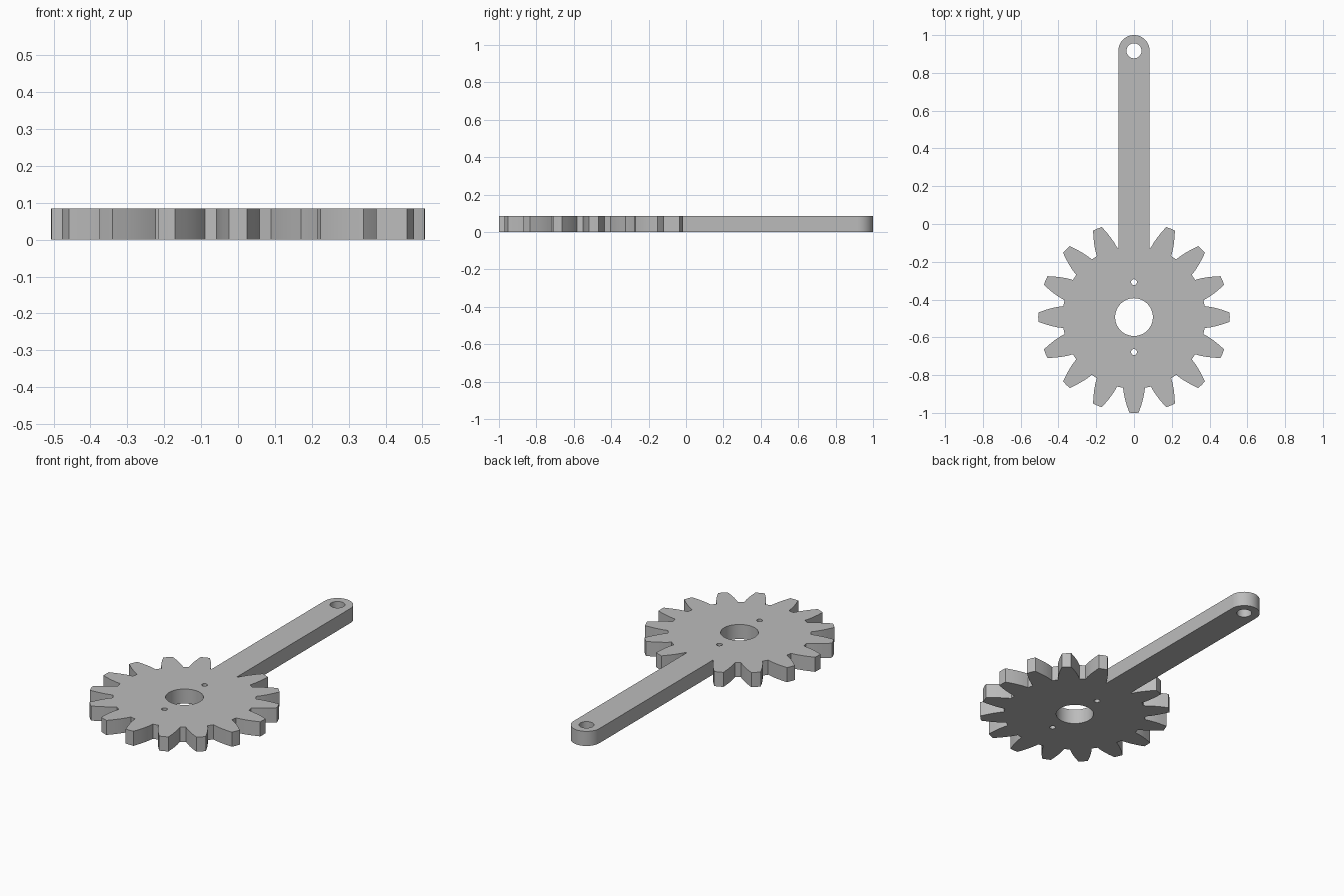
import bpy
import bmesh
from math import sin, cos, pi, radians, sqrt
from mathutils import Vector

if "Cube" in bpy.data.objects:
    bpy.data.objects.remove(bpy.data.objects["Cube"], do_unlink=True)

THICK = 0.085
GEAR_Y = -0.493
TEETH = 16
ROOT = 0.374
ARM = 0.083          # arm half width and end radius
ARM_Y = 1 - ARM
# Tooth flank: radius along the tooth, half width
FLANK = [(ROOT, 0.058), (0.405, 0.054), (0.435, 0.0475), (0.465, 0.039), (0.506, 0.025)]


def circle(y, radius, steps):
    return [(radius * cos(2 * pi * i / steps), y + radius * sin(2 * pi * i / steps))
            for i in range(steps)]


def tooth(angle):
    side = [Vector((r, -w)) for r, w in FLANK]
    tip = [Vector((0.507, 0))]
    other = [Vector((r, w)) for r, w in reversed(FLANK)]
    c, s = cos(angle), sin(angle)
    return [(p.x * c - p.y * s, GEAR_Y + p.x * s + p.y * c) for p in side + tip + other]


# Outline: rounded arm end, then the teeth, leaving out the one under the arm
arm_foot = GEAR_Y + sqrt(ROOT ** 2 - ARM ** 2)
outline = [(ARM, arm_foot)]
outline += [(ARM * cos(pi * i / 24), ARM_Y + ARM * sin(pi * i / 24)) for i in range(25)]
outline.append((-ARM, arm_foot))
for k in range(1, TEETH):
    outline += tooth(pi / 2 + 2 * pi * k / TEETH)

# Arm hole, shaft bore and two pin holes
loops = [outline, circle(ARM_Y, 0.04, 32), circle(GEAR_Y, 0.1, 48)]
loops += [circle(GEAR_Y + s * 0.185, 0.016, 12) for s in (-1, 1)]

bm = bmesh.new()
edges = []
for loop in loops:
    verts = [bm.verts.new((x, y, 0)) for x, y in loop]
    edges += [bm.edges.new((v, verts[i - 1])) for i, v in enumerate(verts)]
bmesh.ops.triangle_fill(bm, edges=edges, use_beauty=True, normal=(0, 0, 1))

# Extrude the plate upwards
top = bmesh.ops.extrude_face_region(bm, geom=bm.faces[:], use_keep_orig=True)["geom"]
bmesh.ops.translate(bm, vec=(0, 0, THICK),
                    verts=[g for g in top if isinstance(g, bmesh.types.BMVert)])
bmesh.ops.recalc_face_normals(bm, faces=bm.faces[:])

mesh = bpy.data.meshes.new("gear_with_arm")
bm.to_mesh(mesh)
bm.free()
gear = bpy.data.objects.new("gear_with_arm", mesh)
bpy.context.collection.objects.link(gear)

# Plain grey material
grey = bpy.data.materials.new("plain_grey")
grey.use_nodes = True
colour = (0.5, 0.5, 0.5, 1)
grey.diffuse_color = colour
grey.node_tree.nodes["Principled BSDF"].inputs["Base Color"].default_value = colour
mesh.materials.append(grey)

bpy.ops.object.select_all(action="DESELECT")
gear.select_set(True)
bpy.context.view_layer.objects.active = gear
bpy.ops.object.shade_smooth_by_angle(angle=radians(20))
